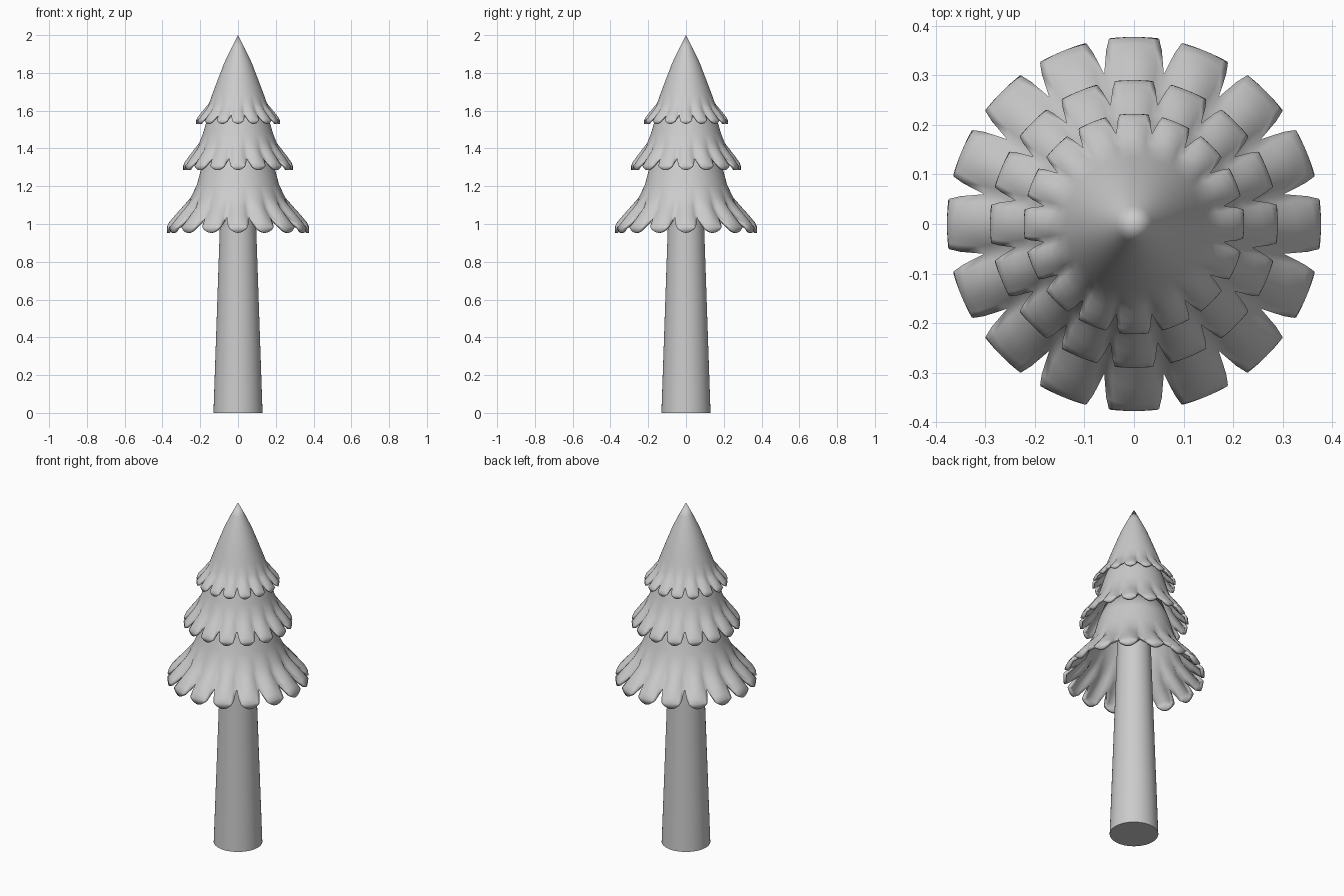
import bpy, bmesh, math
from math import pi, sin, cos, tan

if "Cube" in bpy.data.objects:
    bpy.data.objects.remove(bpy.data.objects["Cube"])

TEETH, SEG = 16, 8
HALF = pi / TEETH

# Tooth rows as fractions from last plain ring to tip:
# centre radius, centre z, side radius, side z, half width / tip radius (0 = joined to neighbour)
TOOTH = [(.35, .27, .16, .32, 0), (.63, .48, .43, .53, 0),
         (.90, .70, .79, .75, .149), (1, .83, .96, .83, .135), (1, 1, .98, .86, .128)]


def finish(name, bm, angle):
    bmesh.ops.recalc_face_normals(bm, faces=bm.faces)
    me = bpy.data.meshes.new(name)
    bm.to_mesh(me)
    bm.free()
    ob = bpy.data.objects.new(name, me)
    bpy.context.collection.objects.link(ob)
    bpy.ops.object.select_all(action='DESELECT')
    ob.select_set(True)
    bpy.context.view_layer.objects.active = ob
    bpy.ops.object.shade_smooth_by_angle(angle=math.radians(angle))
    return ob


def tier(name, rings, tip_r, tip_z, thick):
    """Scalloped skirt of foliage: plain rings, then drooping teeth."""
    rows = [(r, z, r * cos(HALF), z, r * sin(HALF)) for r, z in rings]
    r0, z0 = rings[-1]
    dr, dz = tip_r - r0, tip_z - z0
    for rc, zc, rs, zs, w in TOOTH:
        side = r0 * cos(HALF) + (tip_r - r0 * cos(HALF)) * rs
        rows.append((r0 + dr * rc, z0 + dz * zc, side, z0 + dz * zs,
                     w * tip_r or side * tan(HALF)))
    bm = bmesh.new()
    for k in range(TEETH):
        a = 2 * pi * k / TEETH
        grid = []
        for rc, zc, rs, zs, hw in rows:
            line = []
            for i in range(SEG + 1):
                t = 2 * i / SEG - 1
                u, v = rc + (rs - rc) * t * t, hw * t
                z = zc + (zs - zc) * t * t
                line.append(bm.verts.new((u * cos(a) - v * sin(a),
                                          u * sin(a) + v * cos(a), z)))
            grid.append(line)
        for p, q in zip(grid, grid[1:]):
            for i in range(SEG):
                bm.faces.new((p[i], q[i], q[i + 1], p[i + 1]))
    bmesh.ops.remove_doubles(bm, verts=bm.verts, dist=0.0005)
    ob = finish(name, bm, 60)
    # Thick lip, grown inward
    mod = ob.modifiers.new("thickness", 'SOLIDIFY')
    mod.thickness = thick
    mod.offset = -1
    return ob


# Trunk
bm = bmesh.new()
bmesh.ops.create_cone(bm, cap_ends=True, segments=48, radius1=0.13, radius2=0.087, depth=1.25)
bmesh.ops.translate(bm, verts=bm.verts, vec=(0, 0, 0.625))
finish("trunk", bm, 40)

# Foliage tiers
tier("lower_foliage", [(.15, 1.42), (.193, 1.30), (.217, 1.21), (.25, 1.14)], .377, .953, .018)
tier("middle_foliage", [(.13, 1.66), (.165, 1.55), (.185, 1.48), (.205, 1.43)], .29, 1.285, .015)
tier("upper_foliage", [(0, 2), (.036, 1.93), (.072, 1.855), (.105, 1.77), (.135, 1.69), (.153, 1.64)],
     .222, 1.53, .012)
